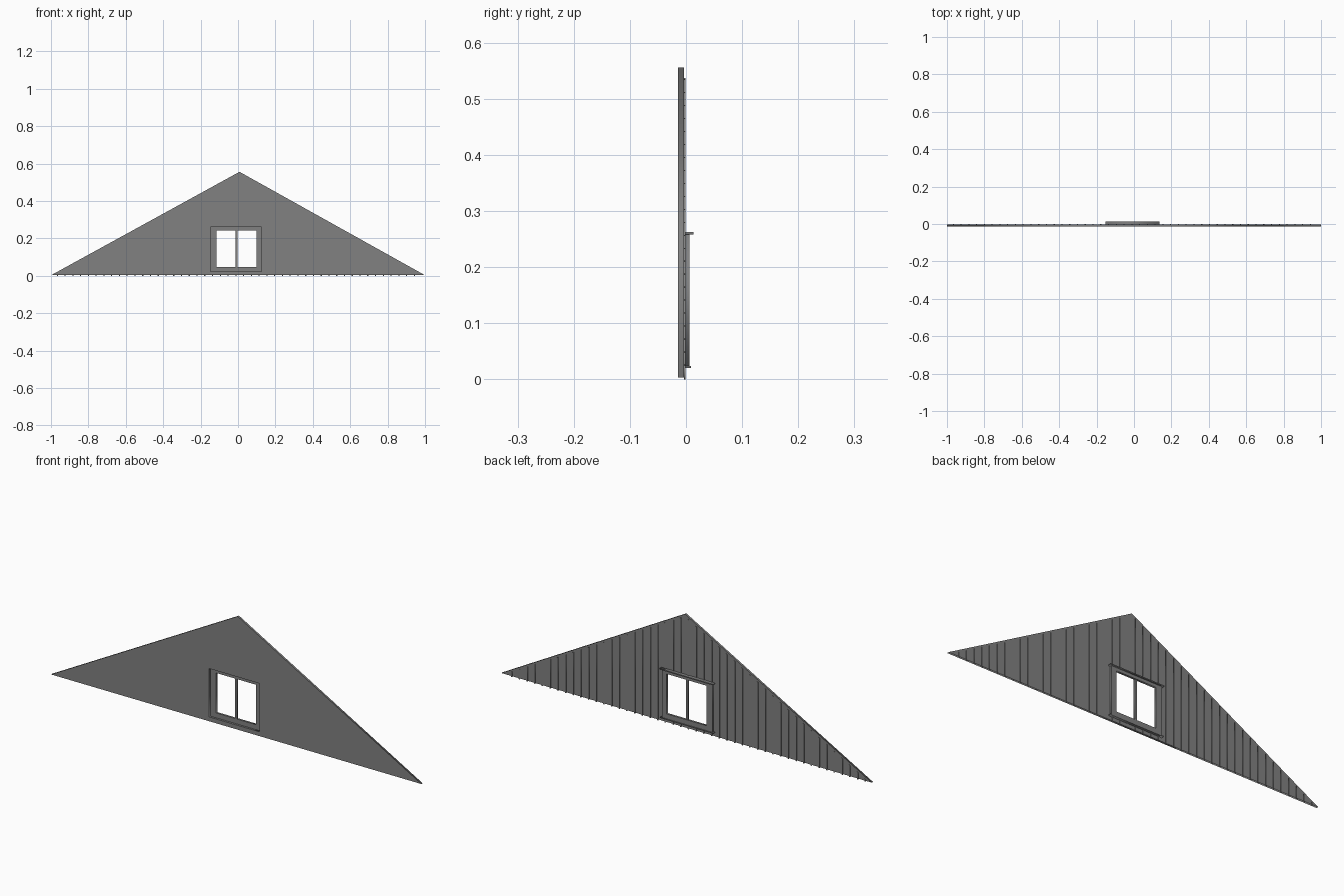
import bpy

cube = bpy.data.objects.get("Cube")
if cube:
    bpy.data.objects.remove(cube, do_unlink=True)

grey = bpy.data.materials.new("weathered grey")
grey.use_nodes = True
colour = (0.22, 0.22, 0.22, 1)
grey.diffuse_color = colour
grey.node_tree.nodes["Principled BSDF"].inputs["Base Color"].default_value = colour


def rect(x0, x1, z0, z1):
    return [(x0, z0), (x1, z0), (x1, z1), (x0, z1)]


def plate(name, loops, y0, y1):
    """Upright plate filled between x-z outlines; inner outlines become holes."""
    curve = bpy.data.curves.new(name, "CURVE")
    curve.dimensions = "2D"
    curve.fill_mode = "BOTH"
    curve.extrude = (y1 - y0) / 2
    for loop in loops:
        spline = curve.splines.new("POLY")
        spline.points.add(len(loop) - 1)
        for point, (x, z) in zip(spline.points, loop):
            point.co = (x, z, 0, 1)
        spline.use_cyclic_u = True
    temp = bpy.data.objects.new(name + " outline", curve)
    bpy.context.collection.objects.link(temp)
    graph = bpy.context.evaluated_depsgraph_get()
    mesh = bpy.data.meshes.new_from_object(temp.evaluated_get(graph))
    bpy.data.objects.remove(temp, do_unlink=True)
    for v in mesh.vertices:
        x, z, depth = v.co
        v.co = (x, (y0 + y1) / 2 - depth, z)
    mesh.materials.clear()
    mesh.materials.append(grey)
    obj = bpy.data.objects.new(name, mesh)
    bpy.context.collection.objects.link(obj)
    return obj


APEX_X, APEX_Z, BASE_Z = 0.008, 0.556, 0.003
FRONT, BACK = -0.014, -0.004
LEFT, RIGHT, LOW, HIGH = -0.147, 0.126, 0.024, 0.26


def roof_z(x):
    span = APEX_X + 1 if x < APEX_X else 1 - APEX_X
    return BASE_Z + (APEX_Z - BASE_Z) * (1 - abs(x - APEX_X) / span)


# Triangular wall with the window hole
plate("gable_wall", [[(-1, BASE_Z), (1, BASE_Z), (APEX_X, APEX_Z)],
                     rect(LEFT, RIGHT, LOW, HIGH)], FRONT, BACK)

# Window: casing, centre bar, cap and sill on the rear face
opening = rect(-0.115, 0.1, 0.048, 0.243)
plate("window_casing", [rect(LEFT, RIGHT, LOW, HIGH), opening], BACK, 0.006)
plate("window_bar", [rect(-0.013, -0.002, 0.048, 0.243)], BACK, 0.003)
plate("window_cap", [rect(-0.153, 0.135, 0.258, 0.263)], BACK, 0.013)
plate("window_sill", [rect(-0.153, 0.135, 0.02, 0.024)], BACK, 0.009)

# Vertical battens over the board joints, broken around the window
STEP, HALF = 0.0415, 0.003
for i in range(-25, 25):
    x = 0.03 + i * STEP
    a, b = x - HALF, x + HALF
    if abs(x) > 0.99 or roof_z(x) < 0.015:
        continue
    top = [(b, roof_z(b) - 0.01), (a, roof_z(a) - 0.01)]
    if LEFT - HALF < x < RIGHT + HALF:
        plate("batten_below_window", [rect(a, b, 0, 0.02)], BACK, -0.001)
        plate("batten_above_window", [[(a, 0.263), (b, 0.263)] + top], BACK, -0.001)
    else:
        plate("batten", [[(a, 0), (b, 0)] + top], BACK, -0.001)
